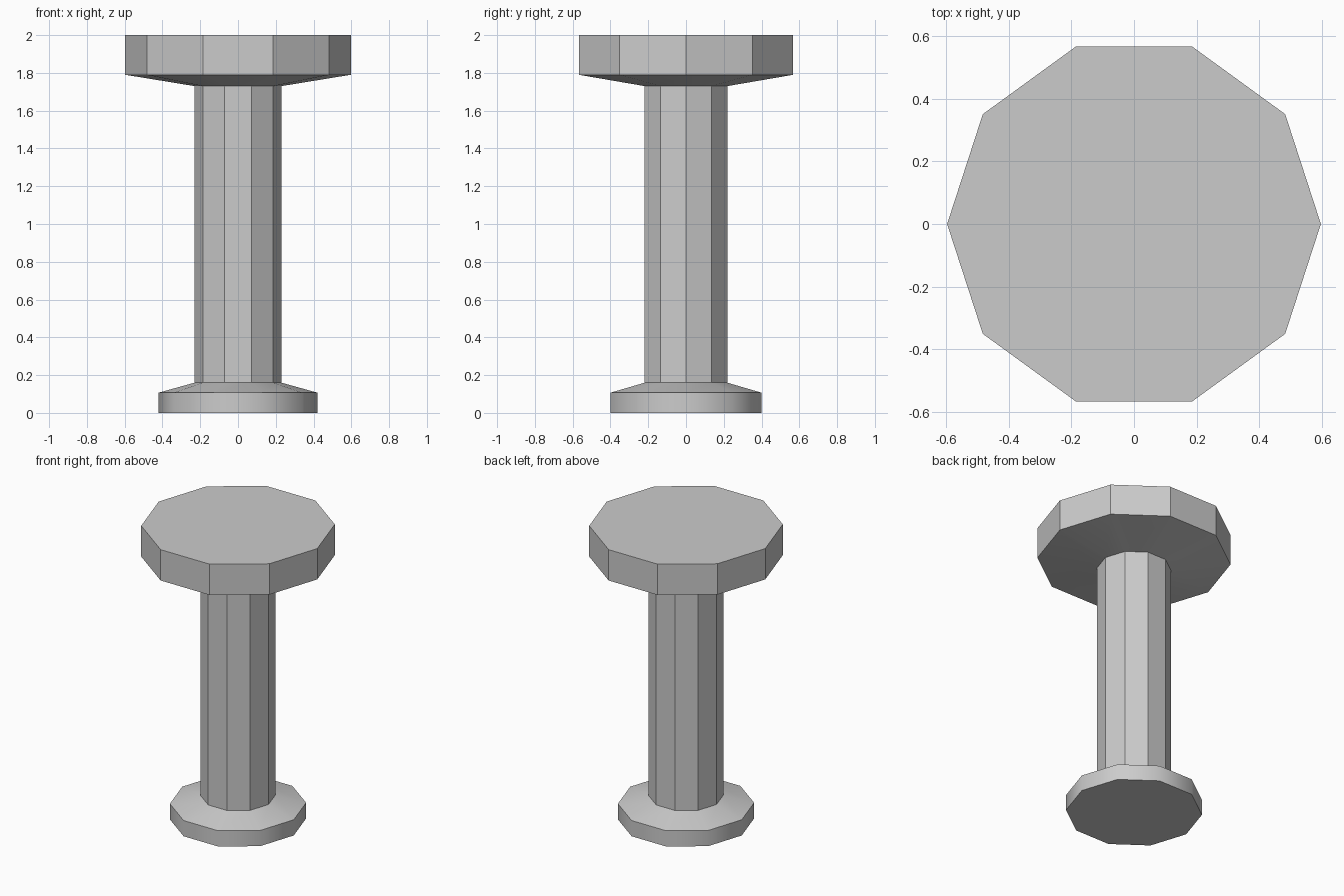
import bpy, bmesh
from math import cos, sin, pi, radians

if "Cube" in bpy.data.objects:
    bpy.data.objects.remove(bpy.data.objects["Cube"])

SIDES = 10


def lathe(name, profile, cap_bottom=False, cap_top=False, smooth_angle=None):
    """Ten-sided part turned from a (radius, z) profile listed bottom to top."""
    bm = bmesh.new()
    rings = [[bm.verts.new((r * cos(2 * pi * i / SIDES), r * sin(2 * pi * i / SIDES), z))
              for i in range(SIDES)] for r, z in profile]
    for low, high in zip(rings, rings[1:]):
        for i in range(SIDES):
            j = (i + 1) % SIDES
            bm.faces.new((low[i], low[j], high[j], high[i]))
    if cap_bottom:
        bm.faces.new(rings[0][::-1])
    if cap_top:
        bm.faces.new(rings[-1])
    mesh = bpy.data.meshes.new(name)
    bm.to_mesh(mesh)
    bm.free()
    obj = bpy.data.objects.new(name, mesh)
    bpy.context.collection.objects.link(obj)
    if smooth_angle:
        bpy.ops.object.select_all(action='DESELECT')
        obj.select_set(True)
        bpy.context.view_layer.objects.active = obj
        bpy.ops.object.shade_smooth_by_angle(angle=radians(smooth_angle))
    return obj


# Foot: smooth-shaded rim with a sloped shoulder, open where the column joins
lathe("foot", [(0.42, 0), (0.42, 0.107), (0.23, 0.16)], cap_bottom=True, smooth_angle=40)

# Column: flat-faced shaft
lathe("column", [(0.23, 0.16), (0.23, 1.73)])

# Top: flat-faced slab with a sloped underside
lathe("top_slab", [(0.23, 1.73), (0.597, 1.79), (0.597, 2.0)], cap_top=True, smooth_angle=30)
